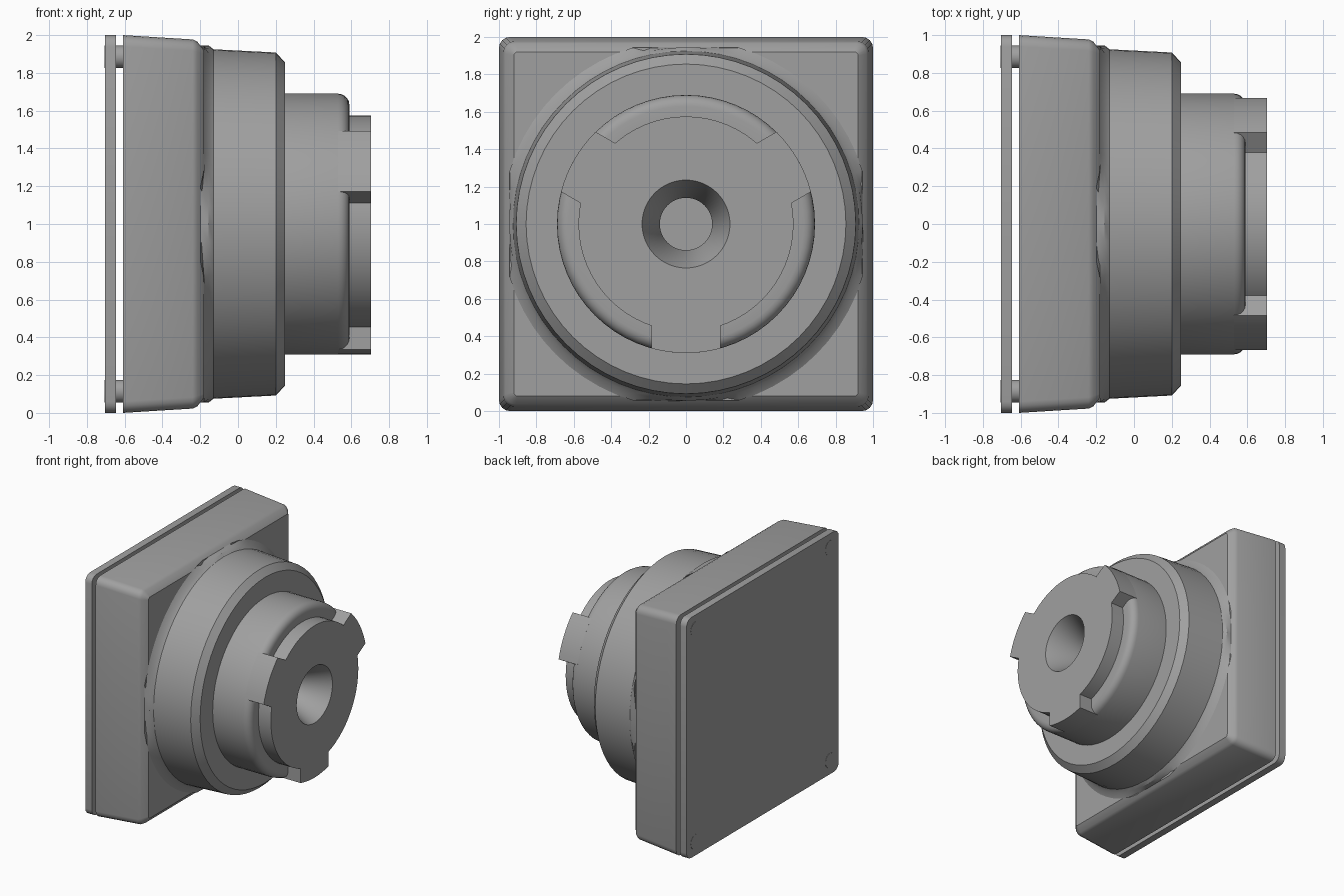
import bpy, bmesh, math
from mathutils import Matrix

if "Cube" in bpy.data.objects:
    bpy.data.objects.remove(bpy.data.objects["Cube"])

grey = bpy.data.materials.new("neutral_grey")
grey.diffuse_color = (0.35, 0.35, 0.35, 1)
grey.use_nodes = True
grey.node_tree.nodes["Principled BSDF"].inputs["Base Color"].default_value = grey.diffuse_color
SEG = 64
CZ = 1.0  # height of the central axis


def finish(name, bm, angle=30):
    bmesh.ops.recalc_face_normals(bm, faces=bm.faces)
    me = bpy.data.meshes.new(name)
    bm.to_mesh(me)
    bm.free()
    me.materials.append(grey)
    ob = bpy.data.objects.new(name, me)
    bpy.context.collection.objects.link(ob)
    ob.location.z = CZ
    bpy.context.view_layer.objects.active = ob
    ob.select_set(True)
    bpy.ops.object.shade_smooth_by_angle(angle=math.radians(angle))
    ob.select_set(False)
    return ob


def loft(name, rings):
    """Skin a list of equal-length point rings and cap both ends."""
    bm = bmesh.new()
    loops = [[bm.verts.new(p) for p in r] for r in rings]
    n = len(loops[0])
    for a, b in zip(loops, loops[1:]):
        for i in range(n):
            j = (i + 1) % n
            bm.faces.new((a[i], a[j], b[j], b[i]))
    bm.faces.new(loops[0])
    bm.faces.new(loops[-1])
    return finish(name, bm)


def circle(x, r, cy=0, cz=0, seg=SEG):
    return [(x, cy + r * math.cos(2 * math.pi * i / seg),
             cz + r * math.sin(2 * math.pi * i / seg)) for i in range(seg)]


def rounded_square(x, h, r=0.06, steps=4):
    pts = []
    for k, (sy, sz) in enumerate(((1, 1), (-1, 1), (-1, -1), (1, -1))):
        for s in range(steps + 1):
            a = math.pi / 2 * (k + s / steps)
            pts.append((x, sy * (h - r) + r * math.cos(a), sz * (h - r) + r * math.sin(a)))
    return pts


# Square back plate, standing off the housing on four corner pins
loft("back_plate", [rounded_square(-0.705, 1.0), rounded_square(-0.645, 1.0)])
for sy in (-1, 1):
    for sz in (-1, 1):
        loft("corner_pin", [circle(x, 0.06, sy * 0.885, sz * 0.885, 24) for x in (-0.707, -0.58)])

# Tapered square housing with a bevelled front rim
loft("housing", [rounded_square(-0.61, 1.0), rounded_square(-0.24, 0.977),
                 rounded_square(-0.215, 0.965, 0.055), rounded_square(-0.18, 0.92, 0.02)])


# Round collar: its flared foot is trimmed where it meets the housing rim
def flare(x, r, limit):
    clamp = lambda v: max(-limit, min(limit, v))
    return [(x - (0.02 if max(abs(y), abs(z)) > limit else 0), clamp(y), clamp(z))
            for _, y, z in circle(x, r)]


loft("collar", [flare(-0.18, 0.985, 0.945), circle(-0.155, 0.945), circle(-0.13, 0.925),
                circle(0.2, 0.908), circle(0.25, 0.855)])

# Hub with rounded shoulder, raised core and countersunk bore
edge = [(0.53 + 0.06 * math.sin(a), 0.63 + 0.06 * math.cos(a))
        for a in (math.pi / 2 * i / 5 for i in range(6))]
profile = [(0.24, 0.69)] + edge + [(0.59, 0.575), (0.705, 0.575), (0.705, 0.235),
                                   (0.5, 0.14), (0.27, 0.14)]
loft("hub", [circle(x, r) for x, r in profile])

# Three parallel-sided lugs around the core
half = math.asin(0.185 / 0.69)
for deg in (30, 150, 270):
    arc = [(0.69 * math.cos(half * t / 4), 0.69 * math.sin(half * t / 4)) for t in range(-4, 5)]
    outline = arc + [(0.545, 0.185), (0.545, -0.185)]
    rot = Matrix.Rotation(math.radians(deg), 4, 'X')
    loft("lug", [[tuple(rot @ Matrix.Translation((x, y, z)).to_translation()) for y, z in outline]
                 for x in (0.53, 0.705)])
